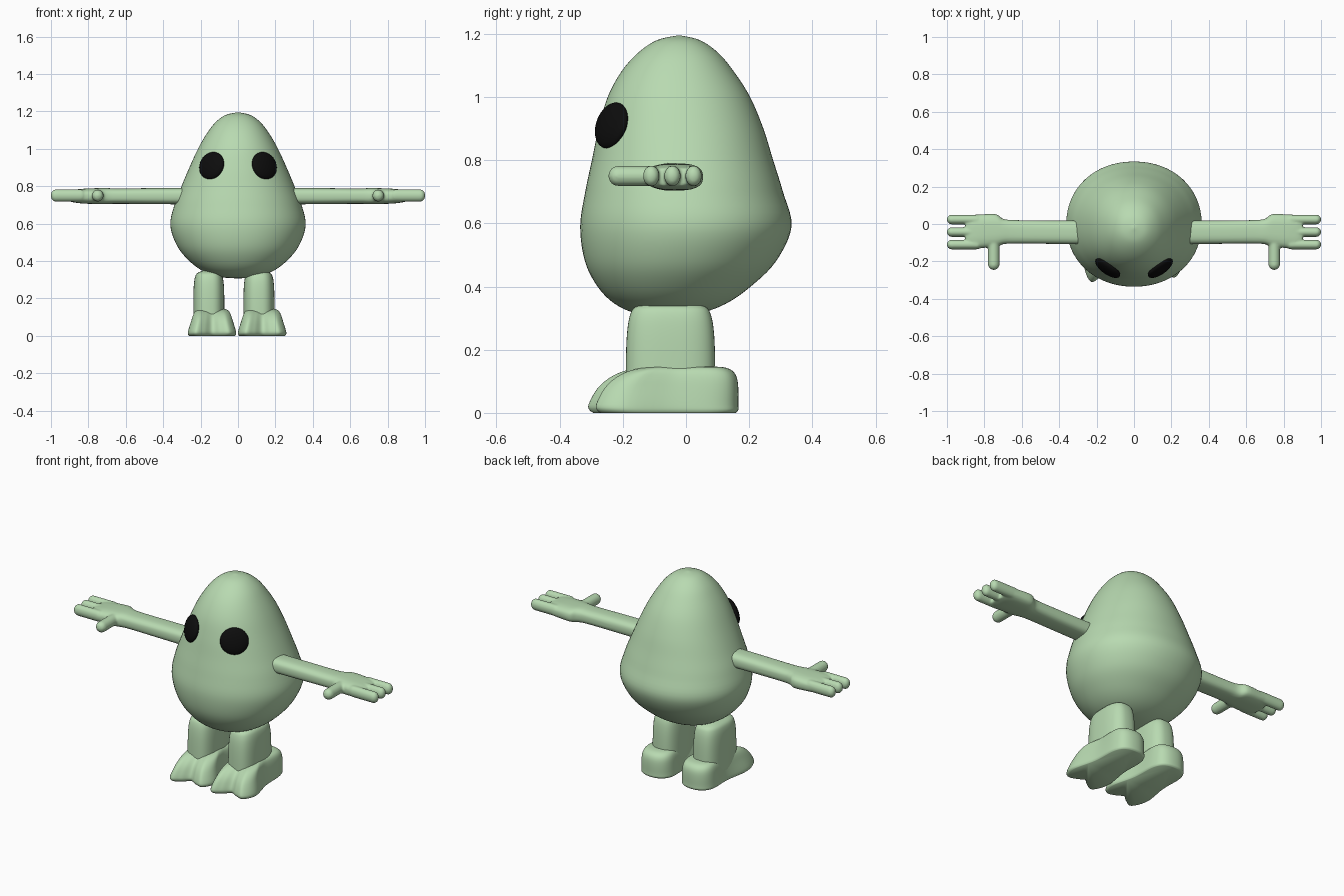
import bpy, bmesh, math
from mathutils import Matrix, Vector

if "Cube" in bpy.data.objects:
    bpy.data.objects.remove(bpy.data.objects["Cube"])


def material(name, rgb):
    m = bpy.data.materials.new(name)
    m.diffuse_color = (*rgb, 1)
    m.use_nodes = True
    m.node_tree.nodes["Principled BSDF"].inputs["Base Color"].default_value = m.diffuse_color
    return m


GREEN = material("soft_green", (0.48, 0.70, 0.44))
BLACK = material("black", (0.004, 0.004, 0.004))


def spline(pts, n, closed=False):
    """Catmull-Rom curve through points of any dimension."""
    pts = [list(p) for p in pts]
    m = len(pts)
    out = []
    for i in range(m if closed else m - 1):
        idx = [i - 1, i, i + 1, i + 2]
        q = [pts[k % m] if closed else pts[min(max(k, 0), m - 1)] for k in idx]
        for s in range(n):
            t = s / n
            out.append([0.5 * (2 * b + (c - a) * t + (2 * a - 5 * b + 4 * c - d) * t * t
                               + (3 * b - a - 3 * c + d) * t ** 3) for a, b, c, d in zip(*q)])
    return out if closed else out + [pts[-1]]


def loft(bm, rings):
    """Skin a list of equal closed rings and cap both ends."""
    vs = [[bm.verts.new(p) for p in r] for r in rings]
    n = len(vs[0])
    for a, b in zip(vs, vs[1:]):
        for i in range(n):
            bm.faces.new((a[i], a[(i + 1) % n], b[(i + 1) % n], b[i]))
    bm.faces.new(vs[0][::-1])
    bm.faces.new(vs[-1])


def superellipse(hu, hv, e, n=64):
    out = []
    for i in range(n):
        c, s = math.cos(2 * math.pi * i / n), math.sin(2 * math.pi * i / n)
        out.append((math.copysign(hu * abs(c) ** (2 / e), c), math.copysign(hv * abs(s) ** (2 / e), s)))
    return out


def finish(name, bm, mat):
    bmesh.ops.recalc_face_normals(bm, faces=bm.faces)
    for f in bm.faces:
        f.smooth = True
    me = bpy.data.meshes.new(name)
    bm.to_mesh(me)
    bm.free()
    me.materials.append(mat)
    ob = bpy.data.objects.new(name, me)
    bpy.context.collection.objects.link(ob)
    return ob


# Egg-shaped body: height, half width, front y, back y
body = [(0.307, 0.004, -0.062, -0.054), (0.315, 0.10, -0.155, 0.04), (0.345, 0.185, -0.225, 0.125),
        (0.40, 0.26, -0.28, 0.205), (0.48, 0.325, -0.32, 0.285), (0.59, 0.362, -0.335, 0.334),
        (0.70, 0.340, -0.319, 0.307), (0.80, 0.302, -0.298, 0.276), (0.90, 0.26, -0.277, 0.245),
        (1.00, 0.214, -0.248, 0.203), (1.08, 0.168, -0.205, 0.152), (1.14, 0.122, -0.152, 0.102),
        (1.18, 0.068, -0.092, 0.044), (1.195, 0.004, -0.026, -0.018)]
bm = bmesh.new()
loft(bm, [[(x, (f + b) / 2 + y, z) for x, y in superellipse(w, (b - f) / 2, 2.1)]
          for z, w, f, b in spline(body, 5)])
finish("body", bm, GREEN)

# Flattened round eyes turned outward and slightly upward
for side, name in ((1, "eye_left"), (-1, "eye_right")):
    bm = bmesh.new()
    normal = Vector((side * 0.56, -0.79, 0.27))
    turn = normal.to_track_quat('Z', 'Y').to_matrix().to_4x4()
    bmesh.ops.create_uvsphere(bm, u_segments=40, v_segments=24, radius=1,
                              matrix=Matrix.Translation((side * 0.141, -0.236, 0.91)) @ turn
                              @ Matrix.Diagonal((0.078, 0.075, 0.027, 1)))
    finish(name, bm, BLACK)


def capsule(bm, a, b, ru, rv):
    """Rounded finger from a to b with an oval section (ru sideways, rv up)."""
    a, b = Vector(a), Vector(b)
    d = (b - a).normalized()
    up = Vector((0, 0, 1))
    side = up.cross(d)
    new = bmesh.ops.create_uvsphere(bm, u_segments=24, v_segments=17, radius=1)["verts"]
    for v in new:
        x, y, z = v.co
        v.co = (b if z > 0 else a) + side * x * ru + up * y * rv + d * z * ru


# Arms with open hands, fused into one skin and mirrored
ARM_Z = 0.747
arm = [(0.25, -0.045, 0.063, 0.044), (0.45, -0.044, 0.062, 0.043), (0.64, -0.042, 0.063, 0.041),
       (0.70, -0.040, 0.068, 0.043), (0.74, -0.034, 0.087, 0.043), (0.82, -0.039, 0.090, 0.040),
       (0.87, -0.043, 0.090, 0.035), (0.90, -0.043, 0.075, 0.028)]
bm = bmesh.new()
loft(bm, [[(x, yc + y, ARM_Z + z) for y, z in superellipse(hy, hz, 2.8, 40)]
          for x, yc, hy, hz in spline(arm, 4)])
for y in (0.024, -0.043, -0.110):
    capsule(bm, (0.84, y, ARM_Z + 0.003), (0.975, y, ARM_Z + 0.003), 0.026, 0.033)
capsule(bm, (0.75, -0.08, ARM_Z + 0.003), (0.75, -0.215, ARM_Z + 0.003), 0.031, 0.032)
arms = finish("arms", bm, GREEN)
remesh = arms.modifiers.new("fuse", 'REMESH')
remesh.mode = 'VOXEL'
remesh.voxel_size = 0.006
remesh.use_smooth_shade = True
soften = arms.modifiers.new("soften", 'SMOOTH')
soften.factor, soften.iterations = 0.5, 5
arms.modifiers.new("mirror", 'MIRROR')

# Legs and two-toed feet: the right one is a shifted copy, not a mirror image
leg = [(0.05, 0.083, 0.142), (0.18, 0.083, 0.141), (0.26, 0.081, 0.137),
       (0.31, 0.075, 0.128), (0.335, 0.062, 0.112), (0.35, 0.03, 0.07)]
sole = [(-0.05, 0.16), (0.04, 0.157), (0.085, 0.10), (0.095, -0.05), (0.128, -0.20), (0.095, -0.28),
        (0.045, -0.272), (0.0, -0.25), (-0.045, -0.285), (-0.095, -0.305), (-0.13, -0.21),
        (-0.108, -0.05), (-0.105, 0.10)]
# Foot levels: height, front width, toe reach, heel scale
levels = [(0.003, 0.95, 0.95, 0.95), (0.012, 1.0, 0.99, 1.0), (0.03, 0.99, 1.0, 1.0),
          (0.08, 0.87, 0.91, 1.0), (0.115, 0.78, 0.78, 0.97), (0.137, 0.68, 0.62, 0.88),
          (0.148, 0.50, 0.42, 0.70), (0.15, 0.2, 0.2, 0.3)]
outline = spline(sole, 6, closed=True)


def foot_ring(z, width, toe, heel, cx):
    ring = []
    for x, y in outline:
        k = min(1, max(0, 0.5 - y / 0.3))
        ring.append((cx + x * (heel + (width - heel) * k), y * (toe if y < 0 else heel), z))
    return ring


for cx, side in ((0.13, "left"), (-0.138, "right")):
    bm = bmesh.new()
    loft(bm, [[(cx - 0.018 + x, -0.049 + y, z) for x, y in superellipse(hx, hy, 2.8, 48)]
              for z, hx, hy in spline(leg, 4)])
    finish(f"leg_{side}", bm, GREEN)
    bm = bmesh.new()
    loft(bm, [foot_ring(*lv, cx) for lv in spline(levels, 3)])
    foot = finish(f"foot_{side}", bm, GREEN)
    foot.location.z = -0.003
